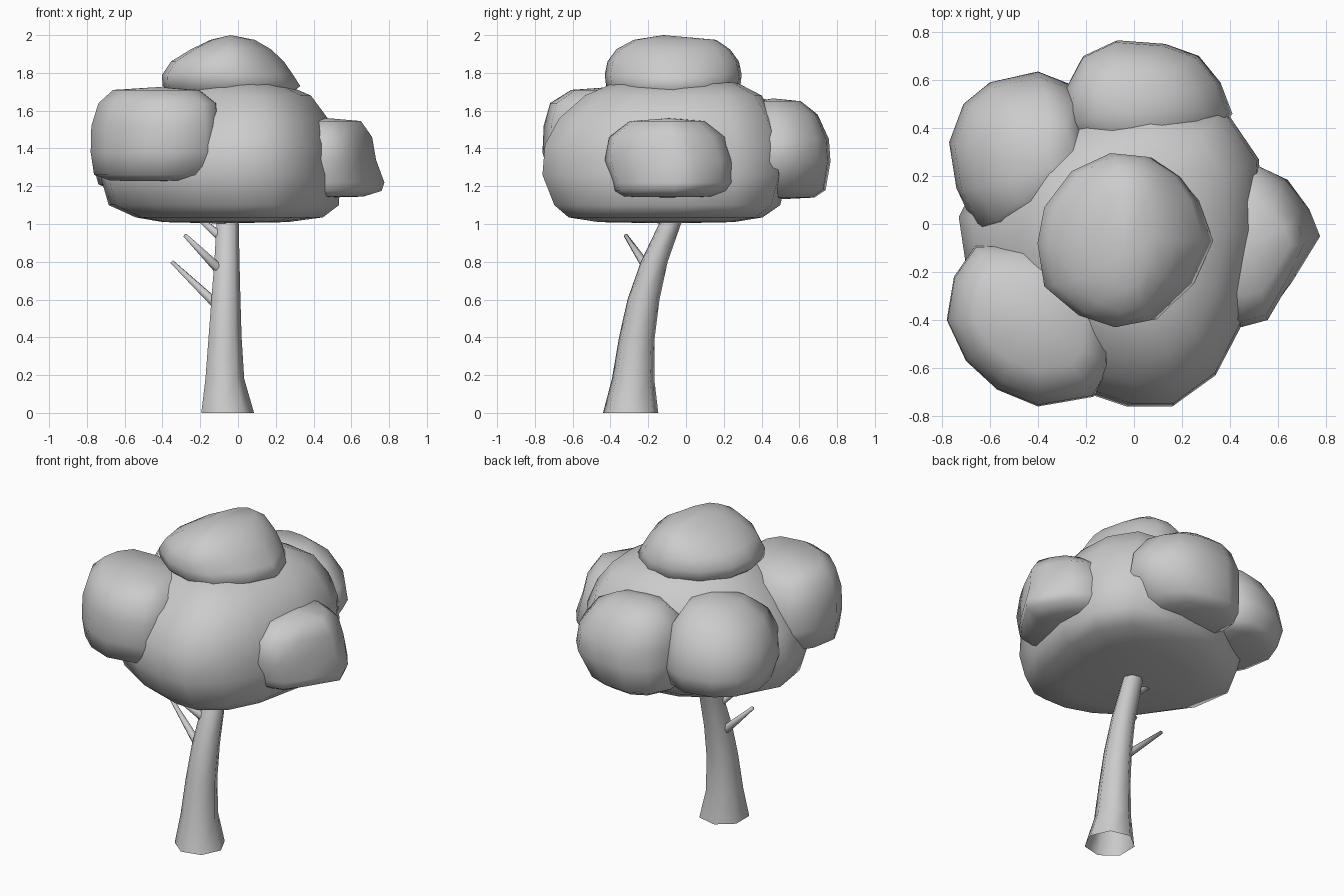
import bpy, bmesh, math
from mathutils import Vector


def loft(name, rings, bottom=None, top=None):
    """Skin a stack of equal-length rings, with optional pole points."""
    bm = bmesh.new()
    vs = [[bm.verts.new(p) for p in ring] for ring in rings]
    n = len(vs[0])
    for a, b in zip(vs, vs[1:]):
        for i in range(n):
            j = (i + 1) % n
            bm.faces.new((a[i], a[j], b[j], b[i]))
    for ring, pole, flip in ((vs[0], bottom, True), (vs[-1], top, False)):
        if pole:
            c = bm.verts.new(pole)
            for i in range(n):
                a, b = ring[i], ring[(i + 1) % n]
                bm.faces.new((b, a, c) if flip else (a, b, c))
    me = bpy.data.meshes.new(name)
    bm.to_mesh(me)
    bm.free()
    me.shade_smooth()
    ob = bpy.data.objects.new(name, me)
    bpy.context.collection.objects.link(ob)
    return ob


def clump(name, centre, outline, profile, z0, top):
    """Foliage lump: plan outline scaled and shifted per level by (sx, sy, z, dx, dy)."""
    cx, cy = centre
    rings = [[(cx + dx + (x - cx) * sx, cy + dy + (y - cy) * sy, z) for x, y in outline]
             for sx, sy, z, dx, dy in profile]
    return loft(name, rings, (cx, cy, z0), top)


def branch(name, p, q, r0=0.027, r1=0.011, n=6):
    p, q = Vector(p), Vector(q)
    rot = (q - p).to_track_quat('Z', 'Y')
    circle = [Vector((math.cos(t), math.sin(t), 0))
              for t in (2 * math.pi * i / n for i in range(n))]
    loft(name, [[c + rot @ (v * r) for v in circle] for c, r in ((p, r0), (q, r1))],
         top=q)


# Trunk: curved, flared at the open base (x, y, z, rx, ry)
path = [(-0.062, -0.293, 0.0, 0.147, 0.15), (-0.075, -0.28, 0.18, 0.108, 0.115),
        (-0.073, -0.26, 0.4, 0.092, 0.097), (-0.068, -0.225, 0.6, 0.081, 0.087),
        (-0.062, -0.168, 0.8, 0.07, 0.073), (-0.058, -0.085, 1.0, 0.062, 0.06),
        (-0.055, -0.03, 1.12, 0.055, 0.055)]
loft("trunk", [[(x + rx * math.cos(t), y + ry * math.sin(t), z)
                for t in (2 * math.pi * i / 7 for i in range(7))]
               for x, y, z, rx, ry in path])

# Twigs
branch("branch_lower", (-0.12, -0.22, 0.58), (-0.35, -0.17, 0.8))
branch("branch_middle", (-0.10, -0.20, 0.76), (-0.28, -0.32, 0.94))
branch("branch_upper", (-0.09, -0.12, 0.93), (-0.24, -0.10, 1.06))

# Main crown, leaning to the right at the top
clump("crown_main", (-0.1, -0.1),
      [(0.54, -0.03), (0.52, 0.27), (0.37, 0.49), (0.05, 0.54), (-0.3, 0.48),
       (-0.6, 0.28), (-0.73, 0.03), (-0.69, -0.24), (-0.5, -0.52), (-0.24, -0.69),
       (-0.03, -0.76), (0.16, -0.76), (0.34, -0.63), (0.46, -0.4)],
      [(0.52, 0.55, 1.01, 0.03, 0), (0.78, 0.79, 1.035, 0.05, 0),
       (0.96, 0.92, 1.1, 0.02, 0.01), (1, 1, 1.26, 0, 0), (0.95, 0.98, 1.42, 0.02, 0),
       (0.82, 0.88, 1.56, 0.05, 0.01), (0.65, 0.72, 1.68, 0.07, 0.04),
       (0.42, 0.5, 1.748, 0.06, 0.05)],
      1.003, (-0.03, -0.05, 1.76))

# Front-left clump
clump("crown_front_left", (-0.43, -0.42),
      [(-0.09, -0.4), (-0.17, -0.18), (-0.42, -0.08), (-0.66, -0.09), (-0.75, -0.22),
       (-0.78, -0.4), (-0.7, -0.57), (-0.57, -0.69), (-0.4, -0.76), (-0.17, -0.72),
       (-0.1, -0.6)],
      [(0.7, 0.65, 1.23, 0, 0), (0.92, 0.9, 1.26, -0.01, 0), (1, 1, 1.38, 0, 0),
       (0.99, 0.98, 1.52, 0, 0), (0.91, 0.88, 1.64, 0.01, 0), (0.66, 0.58, 1.71, 0, 0.01)],
      1.225, (-0.42, -0.4, 1.725))

# Back-left clump, sloping down outwards
clump("crown_back_left", (-0.46, 0.31),
      [(-0.18, 0.3), (-0.22, 0.45), (-0.26, 0.58), (-0.4, 0.635), (-0.6, 0.59),
       (-0.71, 0.5), (-0.77, 0.34), (-0.74, 0.15), (-0.66, -0.02), (-0.45, -0.02),
       (-0.22, 0.1)],
      [(0.68, 0.68, 1.18, 0, 0), (0.9, 0.9, 1.21, 0, 0), (1, 1, 1.32, 0, 0),
       (0.96, 0.96, 1.45, 0.01, -0.01), (0.82, 0.82, 1.57, 0.04, -0.03),
       (0.5, 0.5, 1.66, 0.08, -0.05)],
      1.17, (-0.36, 0.24, 1.69))

# Back clump, tapering to the right
clump("crown_back", (0.03, 0.48),
      [(0.4, 0.46), (0.35, 0.59), (0.26, 0.7), (0.12, 0.75), (-0.08, 0.765),
       (-0.22, 0.7), (-0.29, 0.57), (-0.3, 0.4), (-0.15, 0.28), (0.05, 0.24),
       (0.3, 0.31)],
      [(0.62, 0.7, 1.14, -0.05, 0), (0.85, 0.91, 1.18, -0.04, 0), (1, 1, 1.33, 0.01, 0),
       (0.97, 0.97, 1.45, 0, 0), (0.78, 0.76, 1.58, -0.03, 0), (0.45, 0.45, 1.65, -0.04, 0)],
      1.13, (-0.02, 0.46, 1.665))

# Right clump, bulging low
clump("crown_right", (0.48, -0.09),
      [(0.775, -0.07), (0.73, 0.05), (0.64, 0.18), (0.5, 0.25), (0.3, 0.2),
       (0.25, -0.1), (0.3, -0.38), (0.44, -0.43), (0.57, -0.4), (0.66, -0.27)],
      [(0.62, 0.7, 1.145, 0, 0), (0.95, 0.88, 1.175, 0, 0.01), (1, 0.94, 1.22, 0, 0.02),
       (0.85, 1, 1.34, 0, 0), (0.78, 0.9, 1.46, 0, -0.01), (0.58, 0.58, 1.545, 0, -0.01)],
      1.14, (0.48, -0.09, 1.56))

# Top clump, with a ridge running front to back
clump("crown_top", (-0.04, -0.07),
      [(0.33, -0.07), (0.27, 0.1), (0.2, 0.2), (0.08, 0.28), (-0.08, 0.295),
       (-0.25, 0.22), (-0.37, 0.07), (-0.4, -0.08), (-0.37, -0.26), (-0.22, -0.38),
       (-0.06, -0.43), (0.1, -0.4), (0.25, -0.25)],
      [(0.75, 0.75, 1.66, 0, 0), (1, 0.98, 1.73, 0, 0), (0.95, 1, 1.79, -0.02, 0),
       (0.82, 0.96, 1.86, -0.02, 0), (0.58, 0.83, 1.925, 0, 0),
       (0.32, 0.6, 1.975, 0.01, 0.01)],
      1.65, (-0.04, -0.12, 2.0))
